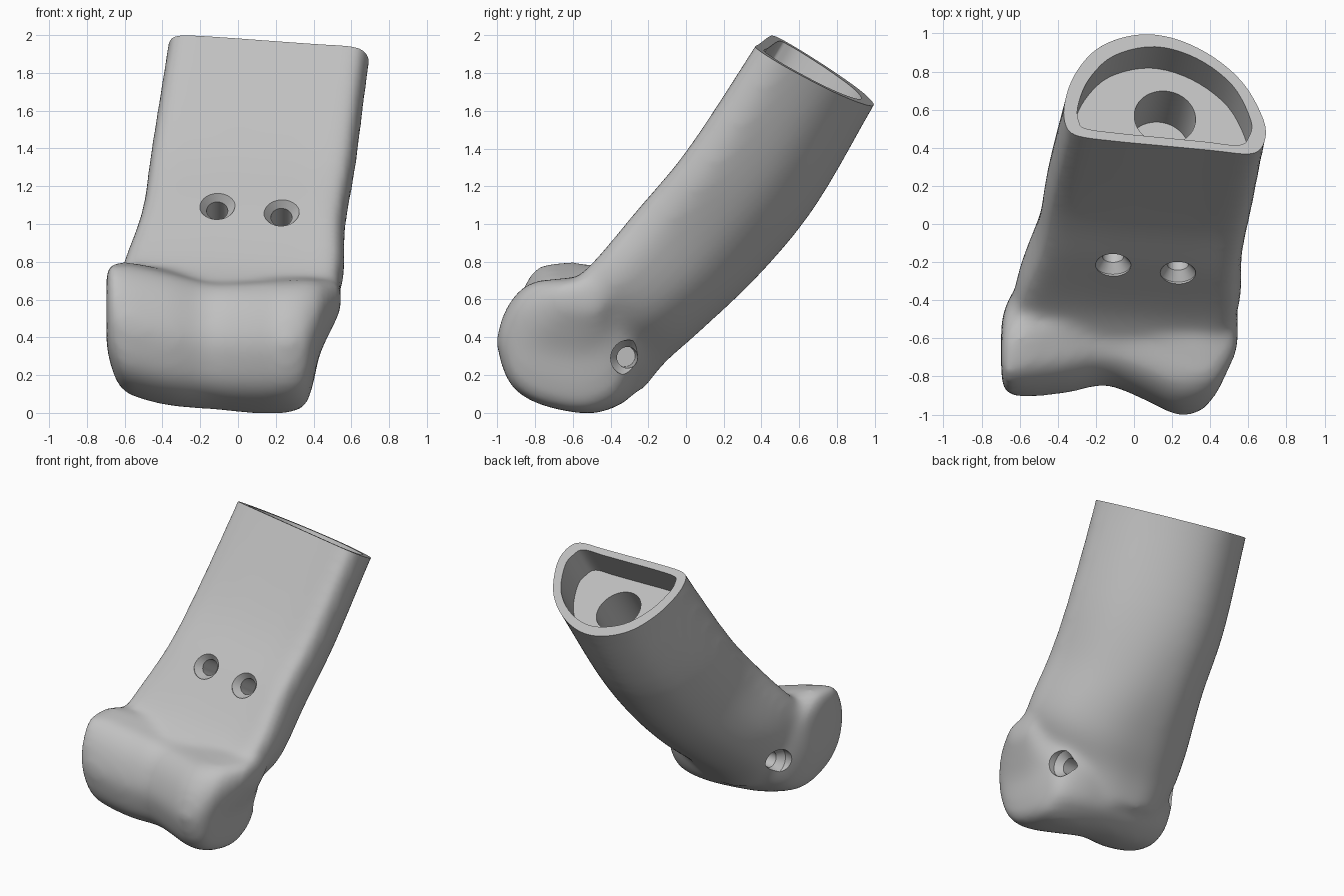
import bpy, bmesh, math
from mathutils import Vector

if "Cube" in bpy.data.objects:
    bpy.data.objects.remove(bpy.data.objects["Cube"])

grey = bpy.data.materials.new("light_grey")
grey.use_nodes = True
grey.diffuse_color = (0.53, 0.53, 0.53, 1)
grey.node_tree.nodes["Principled BSDF"].inputs["Base Color"].default_value = grey.diffuse_color


def spline(points, steps, closed=False):
    """Catmull-Rom interpolation of tuples of any length."""
    n, out = len(points), []
    pick = lambda i: points[i % n] if closed else points[max(0, min(n - 1, i))]
    for i in range(n if closed else n - 1):
        p = [pick(i + k) for k in (-1, 0, 1, 2)]
        for s in range(steps):
            t = s / steps
            out.append(tuple(b + t / 2 * (c - a + t * (2*a - 5*b + 4*c - d + t * (3*(b - c) + d - a)))
                             for a, b, c, d in zip(*p)))
    if not closed:
        out.append(tuple(points[-1]))
    return out


def loft(name, rings):
    bm = bmesh.new()
    loops = [[bm.verts.new(p) for p in ring] for ring in rings]
    n = len(loops[0])
    for a, b in zip(loops, loops[1:]):
        for i in range(n):
            j = (i + 1) % n
            bm.faces.new((a[i], a[j], b[j], b[i]))
    bm.faces.new(loops[0])
    bm.faces.new(loops[-1])
    bmesh.ops.recalc_face_normals(bm, faces=bm.faces)
    mesh = bpy.data.meshes.new(name)
    bm.to_mesh(mesh)
    bm.free()
    mesh.materials.append(grey)
    ob = bpy.data.objects.new(name, mesh)
    bpy.context.collection.objects.link(ob)
    return ob


def apply(ob, kind, **settings):
    bpy.context.view_layer.objects.active = ob
    mod = ob.modifiers.new(kind.lower(), kind)
    for key, value in settings.items():
        setattr(mod, key, value)
    bpy.ops.object.modifier_apply(modifier=mod.name)


def combine(ob, other, operation):
    apply(ob, "BOOLEAN", object=other, operation=operation, solver="EXACT")
    bpy.data.objects.remove(other)


def turned(name, start, axis, profile, sides=40):
    """Round cutter from (distance, radius) pairs along an axis."""
    axis = Vector(axis).normalized()
    u = axis.orthogonal().normalized()
    v = axis.cross(u)
    angles = [2 * math.pi * i / sides for i in range(sides)]
    return loft(name, [[Vector(start) + axis * d + (u * math.cos(a) + v * math.sin(a)) * r
                        for a in angles] for d, r in profile])


# Frame of the cut end: origin on the flat front edge
N = Vector((0.11, 0.51, 0.853)).normalized()
U = Vector((0.96, -0.09, -0.06))
U = (U - N * U.dot(N)).normalized()
V = N.cross(U)
O = Vector((0.152, 0.412, 1.97))

# D-shaped cross-section (across, depth)
section = spline([(-.46, .01), (-.25, 0), (0, 0), (.25, 0), (.45, .0), (.505, .07), (.51, .19),
                  (.39, .43), (.17, .6), (-.08, .655), (-.32, .56), (-.46, .37), (-.515, .17),
                  (-.505, .06)], 5, True)

# Shaft stations: left x, right x, front y, front z, back y, back z, fullness left, right
stations = [(-.34, .74, .53, 2.17, 1.12, 1.84, 1, 1),
            (-.37, .69, .40, 1.955, .99, 1.625, 1, 1),
            (-.455, .62, .05, 1.42, .68, 1.09, 1, 1),
            (-.505, .565, -.215, 1.10, .385, .73, 1, .85),
            (-.61, .55, -.47, .80, .07, .43, .95, .75),
            (-.64, .43, -.68, .62, -.12, .26, .85, .7),
            (-.58, .34, -.78, .38, -.24, .11, .8, .7)]
rings = []
for x0, x1, fy, fz, by, bz, kl, kr in spline(stations, 5):
    ring = []
    for a, b in section:
        a, b = a / 0.513, b / 0.655
        a = a ** kr if a > 0 else -(-a) ** kl
        ring.append(((x0 + x1) / 2 + a * (x1 - x0) / 2,
                     fy + (by - fy) * b - 0.045 * a,
                     fz + (bz - fz) * b - 0.03 * a))
    rings.append(ring)
bone = loft("bone_end", rings)

# Twin-lobed joint surface: slices across x
lobe = spline([(0, .58), (.02, .4), (.1, .2), (.28, .07), (.58, 0), (.76, .04), (.9, .15),
               (1, .45), (.95, .8), (.6, 1), (.38, 1), (.22, .97), (.08, .82)], 4, True)
# x, front y, back y, bottom z, top z
slices = [(-.697, -.79, -.53, .36, .74), (-.68, -.88, -.45, .27, .785), (-.63, -.9, -.35, .14, .79),
          (-.55, -.905, -.26, .085, .785), (-.35, -.885, -.22, .035, .74),
          (-.15, -.845, -.21, .02, .69), (.05, -.92, -.21, .0, .69), (.22, -1, -.23, -.003, .70),
          (.345, -.985, -.28, .025, .705), (.395, -.94, -.33, .14, .705), (.43, -.9, -.36, .3, .7),
          (.48, -.8, -.4, .41, .7), (.545, -.66, -.43, .54, .69)]
joint = loft("joint", [[(x, y0 + (y1 - y0) * p, z0 + (z1 - z0) * q) for p, q in lobe]
                       for x, y0, y1, z0, z1 in spline(slices, 3)])

# Blend both into one organic surface
combine(bone, joint, "UNION")
apply(bone, "REMESH", mode="VOXEL", voxel_size=0.025)
apply(bone, "SMOOTH", factor=0.5, iterations=20)


def slab(name, outline, top, bottom):
    return loft(name, [[O + U * a + V * b + N * d for a, b in outline] for d in (top, bottom)])


# Flat cut end, shallow recess and round bore
combine(bone, slab("end_cutter", [(-1, -1), (1, -1), (1, 2), (-1, 2)], 0.6, 0), "DIFFERENCE")
inner = [(a * 0.89, 0.3 + (b - 0.3) * 0.84) for a, b in section]
combine(bone, slab("recess_cutter", inner, 0.1, -0.22), "DIFFERENCE")
bore = O - N * 0.22 + U * 0.02 + V * 0.305
combine(bone, turned("bore_cutter", bore, -N, [(-0.05, .162), (.32, .162)], 48), "DIFFERENCE")

# Countersunk screw holes: outside point, inward direction, depth
holes = []
for point, direction, depth in (((-.11, -.21, 1.095), (0, .84, -.54), .3),
                                ((.23, -.25, 1.06), (0, .84, -.54), .3),
                                ((.4, -.305, .29), (-1, -.06, .03), .3),
                                ((-.57, -.26, .385), (1, -.12, 0), .3)):
    d = Vector(direction).normalized()
    hit, spot, _, _ = bone.ray_cast(Vector(point) - d * 0.5, d)
    holes.append((spot if hit else Vector(point), d, depth))
for spot, d, depth in holes:
    cutter = turned("screw_cutter", spot, d, [(-.1, .095), (0, .094), (.05, .056), (depth, .056)])
    combine(bone, cutter, "DIFFERENCE")

# Smooth shading with crisp cut edges
bpy.ops.object.select_all(action="DESELECT")
bone.select_set(True)
bpy.context.view_layer.objects.active = bone
bpy.ops.object.shade_smooth_by_angle(angle=math.radians(30))
